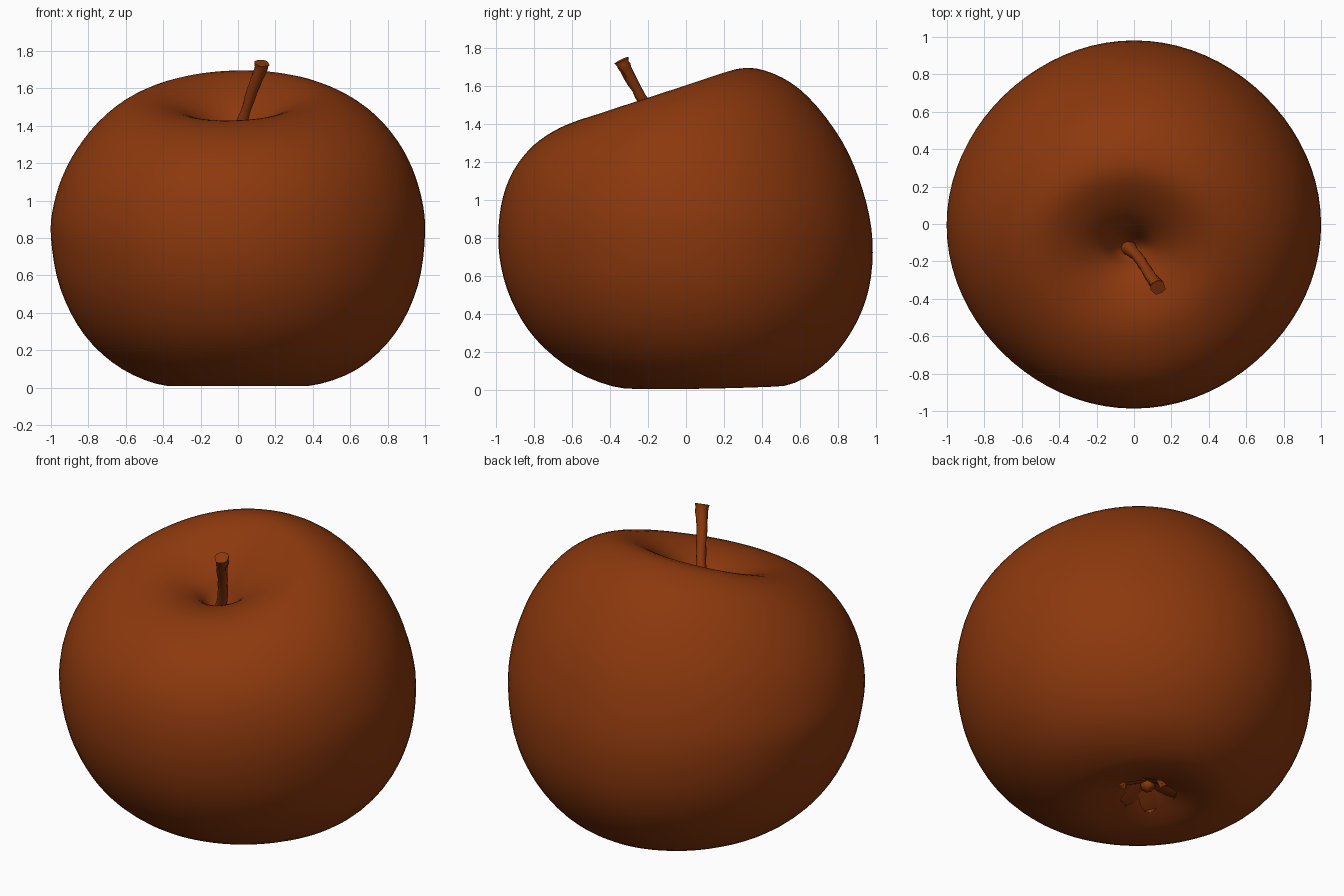
import bpy, bmesh, math, random
from mathutils import Vector

if "Cube" in bpy.data.objects:
    bpy.data.objects.remove(bpy.data.objects["Cube"])

random.seed(4)
skin = bpy.data.materials.new("russet_brown")
skin.diffuse_color = (0.262, 0.040, 0.004, 1)
skin.use_nodes = True
skin.node_tree.nodes["Principled BSDF"].inputs["Base Color"].default_value = skin.diffuse_color


def make_object(name, bm, angle=60):
    bmesh.ops.remove_doubles(bm, verts=bm.verts, dist=1e-5)
    bmesh.ops.recalc_face_normals(bm, faces=bm.faces)
    me = bpy.data.meshes.new(name)
    bm.to_mesh(me)
    bm.free()
    me.materials.append(skin)
    ob = bpy.data.objects.new(name, me)
    bpy.context.collection.objects.link(ob)
    bpy.context.view_layer.objects.active = ob
    ob.select_set(True)
    bpy.ops.object.shade_smooth_by_angle(angle=math.radians(angle))
    ob.select_set(False)
    return ob


def loft(bm, rings, caps=False):
    """Skin a list of closed rings of equal length."""
    vr = [[bm.verts.new(p) for p in r] for r in rings]
    n = len(vr[0])
    for a, b in zip(vr, vr[1:]):
        for i in range(n):
            j = (i + 1) % n
            bm.faces.new((a[i], a[j], b[j], b[i]))
    if caps:
        bm.faces.new(vr[0])
        bm.faces.new(vr[-1])


def smooth_rows(rows, steps):
    """Catmull-Rom interpolation of rows of numbers."""
    out = []
    for k in range(len(rows) - 1):
        p = [rows[max(0, min(len(rows) - 1, k + d))] for d in (-1, 0, 1, 2)]
        for s in range(steps):
            t = s / steps
            out.append([0.5 * (2 * b + (c - a) * t + (2 * a - 5 * b + 4 * c - d) * t * t
                               + (3 * b - a - 3 * c + d) * t ** 3)
                        for a, b, c, d in zip(*p)])
    out.append(list(rows[-1]))
    return out


# Apple body: four meridians from stem pit to calyx pit
# front y, z | back y, z | left x, z | right x, z
MERIDIANS = [
    (-.13, 1.24, -.13, 1.24, -.03, 1.24, -.03, 1.24),
    (-.18, 1.29, -.07, 1.32, -.09, 1.30, .04, 1.30),
    (-.26, 1.38, -.01, 1.45, -.17, 1.41, .12, 1.41),
    (-.40, 1.425, .10, 1.58, -.33, 1.50, .28, 1.51),
    (-.55, 1.42, .28, 1.69, -.50, 1.53, .45, 1.56),
    (-.70, 1.36, .46, 1.665, -.65, 1.48, .63, 1.51),
    (-.83, 1.26, .64, 1.545, -.80, 1.35, .79, 1.39),
    (-.93, 1.11, .82, 1.31, -.92, 1.17, .91, 1.22),
    (-.98, .92, .93, 1.05, -.985, .98, .98, 1.02),
    (-.98, .70, .98, .79, -1.0, .80, 1.0, .82),
    (-.92, .48, .96, .53, -.95, .53, .96, .54),
    (-.79, .27, .87, .31, -.82, .28, .84, .29),
    (-.58, .10, .72, .13, -.62, .10, .64, .10),
    (-.32, .01, .52, .025, -.38, .01, .38, .01),
    (-.08, .045, .32, .05, -.19, .05, .19, .05),
    (.12, .14, .12, .14, 0, .14, 0, .14),
]
SEG = 80
rings = []
for fy, fz, by, bz, lx, lz, rx, rz in smooth_rows(MERIDIANS, 4):
    ring = []
    for i in range(SEG):
        a = 2 * math.pi * i / SEG
        c, s = math.cos(a), math.sin(a)
        sq = 1 - 0.006 * (1 - math.cos(4 * a))      # slightly pinched diagonals
        x = (lx + rx) / 2 + (rx - lx) / 2 * c * sq
        y = (fy + by) / 2 + (by - fy) / 2 * s * sq
        z = ((fz + bz + lz + rz) / 4 + (rz - lz) / 2 * c + (bz - fz) / 2 * s
             + (rz + lz - fz - bz) / 4 * math.cos(2 * a))
        ring.append((x, y, max(z, 0)))
    rings.append(ring)
bm = bmesh.new()
loft(bm, rings)
make_object("apple_body", bm, 80)

# Stem: leaning, knobbly tube with a flared end (x, y, z, radius)
PATH = [(-.04, -.12, 1.21, .05), (-.015, -.14, 1.32, .034), (.025, -.18, 1.43, .029),
        (.065, -.24, 1.55, .028), (.10, -.295, 1.65, .031), (.122, -.325, 1.705, .034),
        (.128, -.34, 1.735, .040)]
rows = smooth_rows(PATH, 3)
rings = []
for k, (x, y, z, r) in enumerate(rows):
    a, b = rows[max(k - 1, 0)], rows[min(k + 1, len(rows) - 1)]
    q = (Vector(b[:3]) - Vector(a[:3])).to_track_quat('Z', 'Y')
    ring = []
    for i in range(12):
        t = 2 * math.pi * i / 12
        rr = r * (1 + random.uniform(-.1, .1))
        ring.append(Vector((x, y, z)) + q @ Vector((rr * math.cos(t), rr * math.sin(t), 0)))
    rings.append(ring)
bm = bmesh.new()
loft(bm, rings, caps=True)
make_object("stem", bm, 50)

# Calyx: dried, curled sepals around a small nub in the bottom pit (reach, z, half width)
SEPAL = [(.01, .125, .04), (.06, .095, .06), (.12, .065, .055), (.165, .045, .035), (.15, .02, .006)]
bm = bmesh.new()
for n in range(5):
    a = 2 * math.pi * n / 5 + random.uniform(-.2, .2)
    out = Vector((math.cos(a), math.sin(a), 0))
    side = Vector((-out.y, out.x, 0))
    size = random.uniform(.85, 1.15)
    twist = random.uniform(-.25, .25)
    rings = []
    for r, z, w in SEPAL:
        p = Vector((0, .12, z)) + out * r * size
        edge = side * w + Vector((0, 0, twist * w))
        rings.append([p + edge, p + Vector((0, 0, .012)),
                      p - edge, p - Vector((0, 0, .008))])
    loft(bm, rings, caps=True)
make_object("calyx_sepals", bm, 50)

bm = bmesh.new()
bmesh.ops.create_icosphere(bm, subdivisions=2, radius=.045)
for v in bm.verts:
    v.co = v.co * random.uniform(.85, 1.15) + Vector((0, .12, .11))
make_object("calyx_nub", bm, 50)
